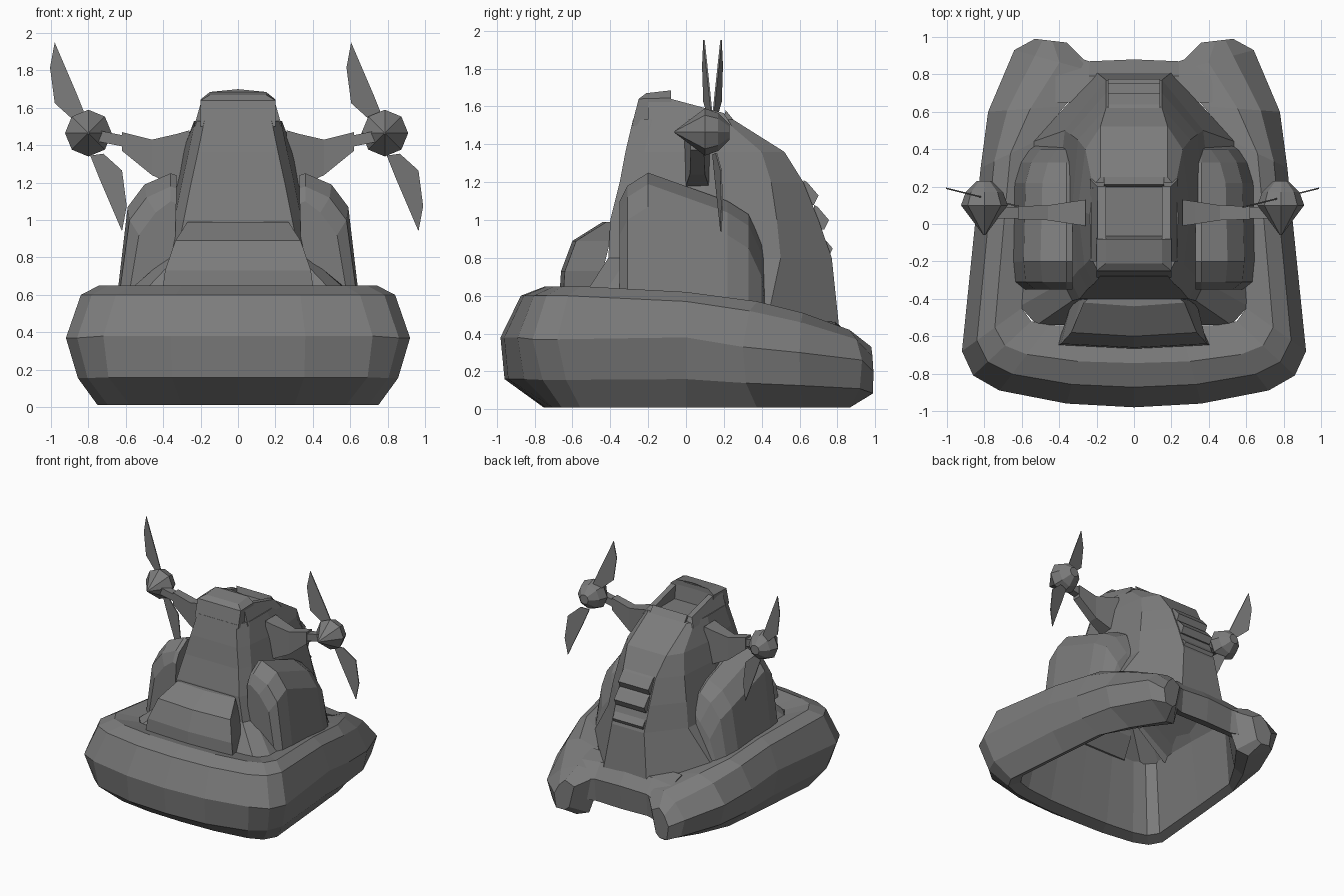
import bpy, bmesh, math

cube = bpy.data.objects.get("Cube")
if cube:
    bpy.data.objects.remove(cube, do_unlink=True)

COLOR = (0.2, 0.2, 0.2, 1)
grey = bpy.data.materials.new("hull grey")
grey.use_nodes = True
grey.diffuse_color = COLOR
for node in grey.node_tree.nodes:
    if node.type == "BSDF_PRINCIPLED":
        node.inputs["Base Color"].default_value = COLOR


def loft(name, rings, caps=(0, -1)):
    """Join closed point rings with quads and cap the chosen rings."""
    bm = bmesh.new()
    rows = [[bm.verts.new(p) for p in ring] for ring in rings]
    count = len(rows[0])
    for a, b in zip(rows, rows[1:]):
        for i in range(count):
            j = (i + 1) % count
            bm.faces.new((a[i], a[j], b[j], b[i]))
    for index in caps:
        bm.faces.new(rows[index])
    bmesh.ops.recalc_face_normals(bm, faces=bm.faces)
    mesh = bpy.data.meshes.new(name)
    bm.to_mesh(mesh)
    bm.free()
    mesh.materials.append(grey)
    obj = bpy.data.objects.new(name, mesh)
    bpy.context.scene.collection.objects.link(obj)


def flip(points):
    return [(-x, y, z) for x, y, z in points]


def symmetric(half):
    """Close a half ring across the x = 0 plane."""
    return half + flip(half)[::-1]


def prism_x(name, outline, x0, x1):
    loft(name, [[(x, y, z) for y, z in outline] for x in (x0, x1)])


def pair(name, rings):
    loft("left_" + name, rings)
    loft("right_" + name, [flip(r) for r in rings])


# Inflated skirt: outer edge, inner edge, top height, widest height, tuck
stations = [
    ((0, -.98), (0, -.55), .65, .38, .05),
    ((.36, -.96), (.25, -.55), .65, .38, .05),
    ((.72, -.89), (.45, -.54), .65, .38, .1),
    ((.86, -.81), (.55, -.52), .65, .37, .18),
    ((.92, -.68), (.6, -.45), .65, .37, .2),
    ((.85, 0), (.57, 0), .62, .38, .15),
    ((.82, .3), (.53, .44), .57, .33, .12),
    ((.78, .6), (.37, .63), .51, .3, .1),
    ((.64, .93), (.2, .81), .42, .26, .1),
    ((.53, .99), (.36, .97), .33, .2, .1),
]


def skirt_section(outer, inner, top, mid, tuck):
    low = .01 if top > .4 else .08
    profile = [(1, top - .04), (.55, top), (.25, top - .05), (0, mid),
               (tuck, mid * .42), (.53, low), (.75, low + .03)]
    return [(outer[0] + (inner[0] - outer[0]) * t,
             outer[1] + (inner[1] - outer[1]) * t, z) for t, z in profile]


half_skirt = [skirt_section(*s) for s in stations]
loft("skirt", [flip(s) for s in half_skirt[:0:-1]] + half_skirt)

# Rear panel blending into the skirt ends
tail = []
for x, back, drop in [(0, .88, 0), (.24, .87, .01), (.42, .93, .03)]:
    tail.append([(x, .65, .48), (x, .79, .47 - drop), (x, back, .36 - drop),
                 (x, back - .02, .16), (x, .75, .2)])
loft("tail", [flip(r) for r in tail[:0:-1]] + tail)

# Hollow cabin: flared base, then front corner, side, rear side, back panel
cabin = [symmetric([(.52, -.54, .6), (.61, -.44, .6), (.58, 0, .57),
                    (.54, .44, .52), (.2, .81, .42)])]
for z, front, side, rear, back in [
    (.8, (.38, -.41), (.42, .05), (.37, .5), (.15, .77)),
    (1, (.34, -.4), (.37, .1), (.34, .48), (.15, .7)),
    (1.2, (.3, -.35), (.33, .1), (.3, .45), (.15, .62)),
    (1.36, (.265, -.32), (.3, .08), (.26, .4), (.18, .52)),
    (1.53, (.23, -.28), (.235, .05), (.22, .2), (.18, .25)),
]:
    fx, fy = front
    half = [(fx - .05, fy), (fx, fy + .1), side, rear, back]
    cabin.append(symmetric([(x, y, z) for x, y in half]))
loft("cabin", cabin, caps=[-1])

# Raised shield, side walls and lip around the open cockpit
shield = []
for z, w, y0, y1, lift in [(1.5, .2, -.286, -.06, 0), (1.64, .2, -.25, -.08, .01),
                           (1.67, .15, -.21, -.08, .03)]:
    shield.append([(0, y0, z), (w, y0, z), (w, y1, z + lift / 2), (0, y1, z + lift),
                   (-w, y1, z + lift / 2), (-w, y0, z)])
loft("cockpit_shield", shield)
pair("cockpit_wall", [[(x, -.2, 1.5), (x - lean, -.2, 1.64), (x - lean, -.08, 1.64),
                       (x - lean, .2, 1.565), (x, .24, 1.5)]
                      for x, lean in ((.15, 0), (.235, .04))])
prism_x("cockpit_lip", [(.19, 1.5), (.21, 1.58), (.25, 1.53)], -.16, .16)

# Rear louvres
for i, (y, z) in enumerate([(.7, 1.13), (.755, 1), (.775, .85)]):
    prism_x(f"louvre_{i + 1}", [(y - .08, z + .08), (y - .06, z + .07), (y, z),
                                (y - .025, z - .05), (y - .08, z - .05)], -.14, .14)

# Front hood
hood = []
for z, w, y, back in [(.58, .41, -.65, -.54), (.73, .39, -.64, -.44),
                      (.89, .335, -.58, -.4), (.99, .27, -.42, -.38)]:
    hood.append([(w - .05, back, z), (w, y, z), (0, y - .02, z),
                 (-w, y, z), (.05 - w, back, z)])
loft("hood", hood)

# Side pods, their undersides following the flared base
pods = []
for y, top, w in [(-.35, 1.1, .59), (-.31, 1.18, .64), (-.2, 1.25, .65),
                  (.22, 1.1, .64), (.33, 1.03, .61), (.4, .88, .56),
                  (.42, .78, .53)]:
    base = .56 if y < .3 else .52
    pods.append([(.34, y, .76), (.33, y, top - .01), (.36, y, top),
                 (w - .15, y, top - .06), (w - .06, y, top - .18), (w, y, base)])
pair("pod", pods)

# Pylons, tapering outwards, and propeller shafts
pylon = []
for x, low, high, depth in [(.26, 1.14, 1.48, .07), (.33, 1.18, 1.46, .06),
                            (.46, 1.24, 1.43, .04), (.62, 1.37, 1.47, .035)]:
    pylon.append([(x, .06 - depth, low), (x, .06 + depth, low),
                  (x, .06 + depth, high), (x, .06 - depth, high)])
pair("pylon", pylon)
pair("shaft", [[(x, .06 + dy, z + dz) for dy, dz in
                [(-.03, -.03), (.03, -.03), (.03, .03), (-.03, .03)]]
               for x, z in [(.6, 1.42), (.8, 1.46)]])

# Propellers: octagonal hub and two twisted blades each
blade = [(-.18, .505), (-.205, .37), (-.18, .18), (-.08, .09), (-.01, .1), (-.06, .225)]
for label, sign, cx in (("left", 1, .785), ("right", -1, -.8)):
    cz = 1.445
    hub = []
    for y, r in [(-.06, .005), (.1, .125), (.17, .1), (.23, .04)]:
        hub.append([(cx + r * math.cos(a), y, cz + .02 + r * math.sin(a))
                    for a in [math.tau * i / 8 for i in range(8)]])
    loft(label + "_hub", hub)
    for end, turn in (("upper", 1), ("lower", -1)):
        loft(f"{label}_{end}_blade",
             [[(cx + turn * x, .14 + sign * turn * x / 4 + t, cz + turn * z)
               for x, z in blade] for t in (-.004, .004)])
